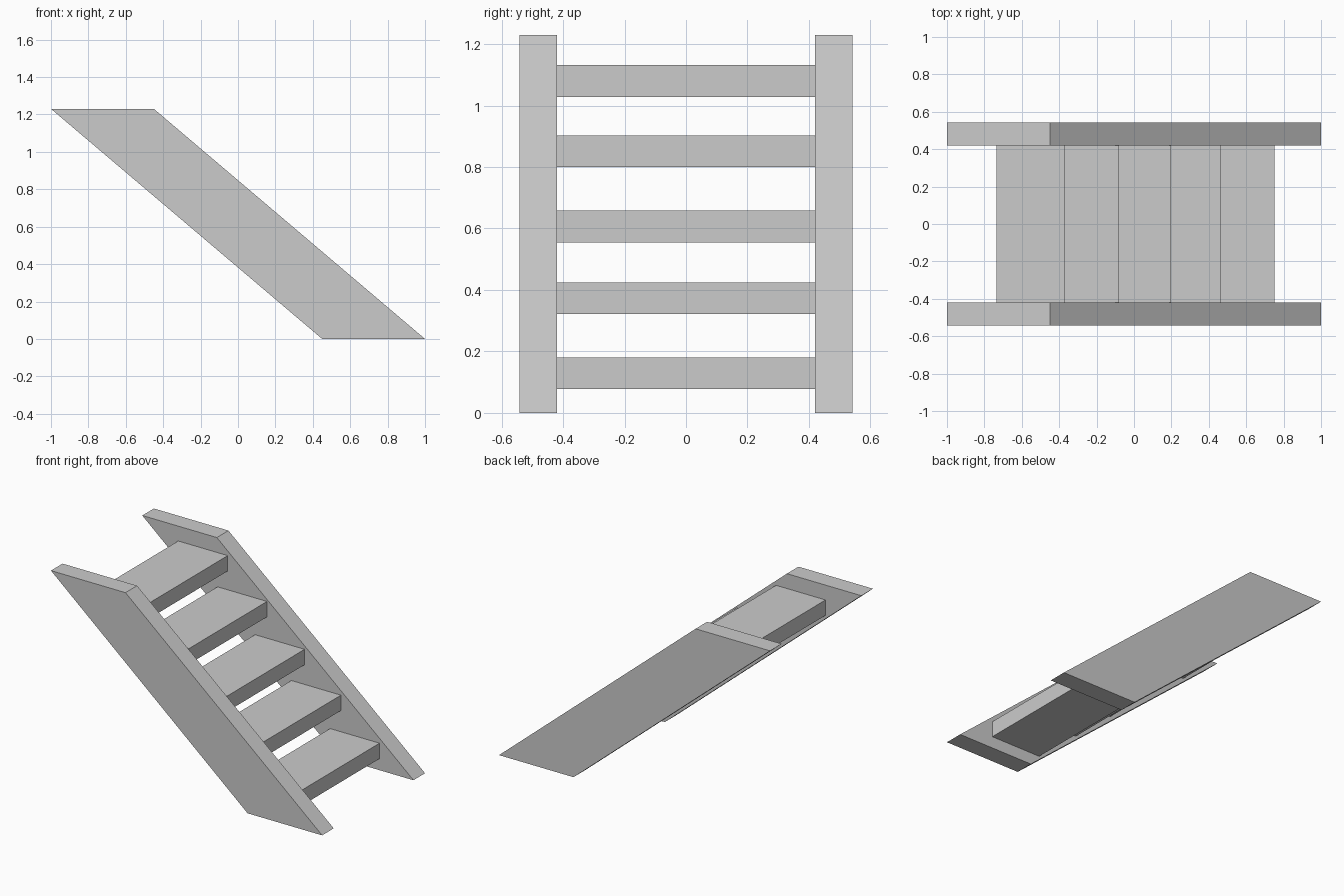
import bpy

if "Cube" in bpy.data.objects:
    bpy.data.objects.remove(bpy.data.objects["Cube"])


def extruded(name, profile, y0, y1):
    """Extrude an (x, z) profile between two y positions."""
    n = len(profile)
    verts = [(x, y, z) for y in (y0, y1) for x, z in profile]
    faces = [tuple(range(n)), tuple(reversed(range(n, 2 * n)))]
    faces += [(i, i + n, (i + 1) % n + n, (i + 1) % n) for i in range(n)]
    mesh = bpy.data.meshes.new(name)
    mesh.from_pydata(verts, [], faces)
    obj = bpy.data.objects.new(name, mesh)
    bpy.context.collection.objects.link(obj)
    return obj


INNER, OUTER = 0.42, 0.542

# Slanted side boards
board = [(0.45, 0), (1, 0), (-0.45, 1.23), (-1, 1.23)]
extruded("stringer_front", board, -OUTER, -INNER)
extruded("stringer_back", board, INNER, OUTER)

# Treads: front edge x and underside z, bottom to top
DEPTH, THICK = 0.365, 0.103
treads = [(0.75, 0.077), (0.465, 0.321), (0.197, 0.555), (-0.08, 0.80), (-0.37, 1.028)]
for i, (x, z) in enumerate(treads, 1):
    box = [(x - DEPTH, z), (x, z), (x, z + THICK), (x - DEPTH, z + THICK)]
    extruded(f"tread_{i}", box, -INNER, INNER)
